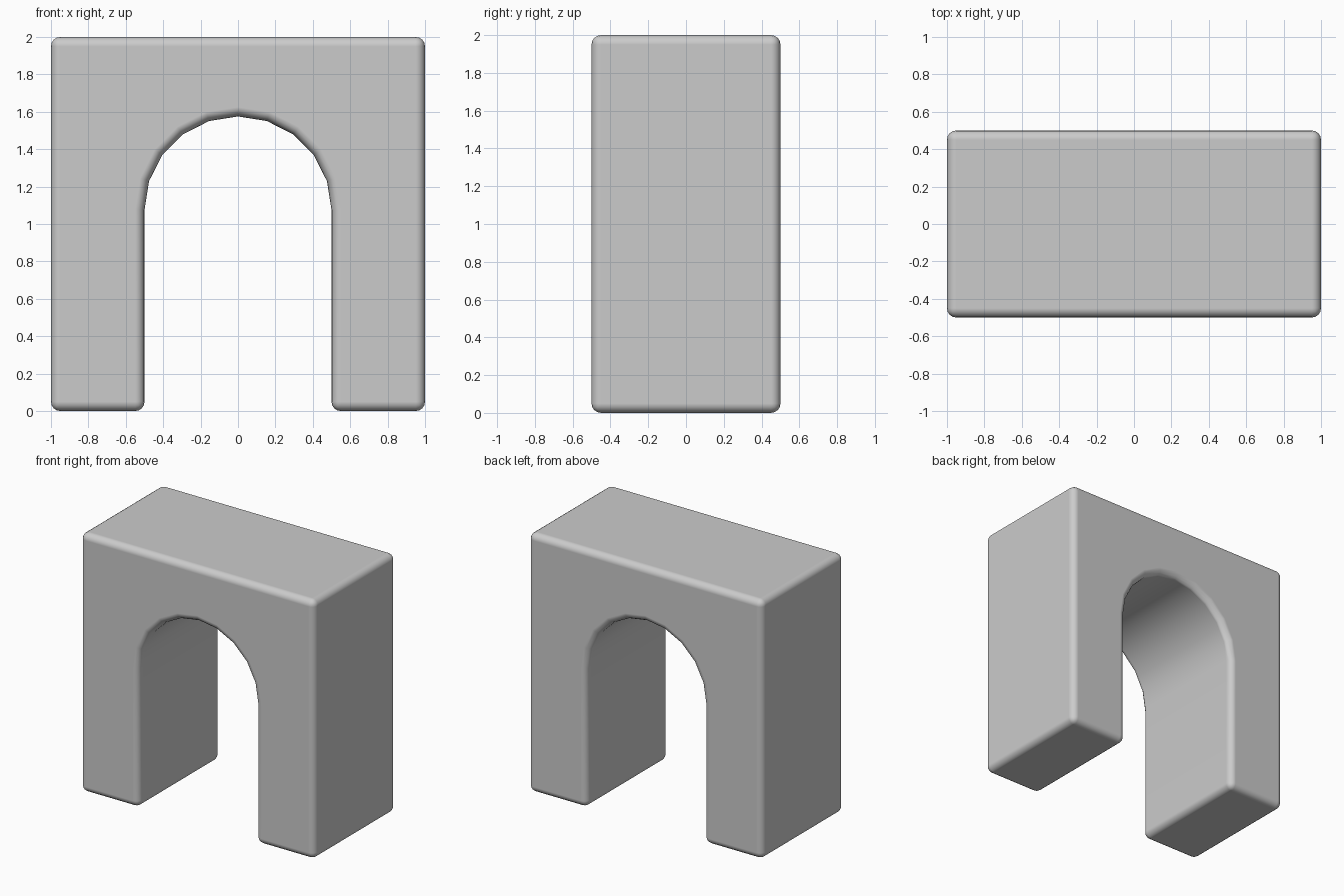
import bpy, bmesh, math

if "Cube" in bpy.data.objects:
    bpy.data.objects.remove(bpy.data.objects["Cube"])

# Front profile: square block with a round-topped opening
R, SPRING, HALF_DEPTH = 0.5, 1.075, 0.5
arc = [(R * math.cos(math.pi * i / 10), SPRING + R * math.sin(math.pi * i / 10)) for i in range(11)]
profile = [(-1, 0), (-R, 0)] + arc[::-1] + [(R, 0), (1, 0), (1, 2), (-1, 2)]

# Extrude the profile through the depth
bm = bmesh.new()
front = bm.faces.new([bm.verts.new((x, -HALF_DEPTH, z)) for x, z in profile])
ext = bmesh.ops.extrude_face_region(bm, geom=[front], use_keep_orig=True)
back = [v for v in ext["geom"] if isinstance(v, bmesh.types.BMVert)]
bmesh.ops.translate(bm, verts=back, vec=(0, 2 * HALF_DEPTH, 0))
bmesh.ops.recalc_face_normals(bm, faces=bm.faces)
mesh = bpy.data.meshes.new("arch_block")
bm.to_mesh(mesh)
bm.free()

arch = bpy.data.objects.new("arch_block", mesh)
bpy.context.collection.objects.link(arch)

# Smooth shading with rounded edges; the shallow arch facets stay unbevelled
for p in mesh.polygons:
    p.use_smooth = True
bevel = arch.modifiers.new("rounded_edges", "BEVEL")
bevel.width = 0.05
bevel.segments = 4
bevel.limit_method = "ANGLE"
bevel.angle_limit = math.radians(30)
bevel.harden_normals = True
